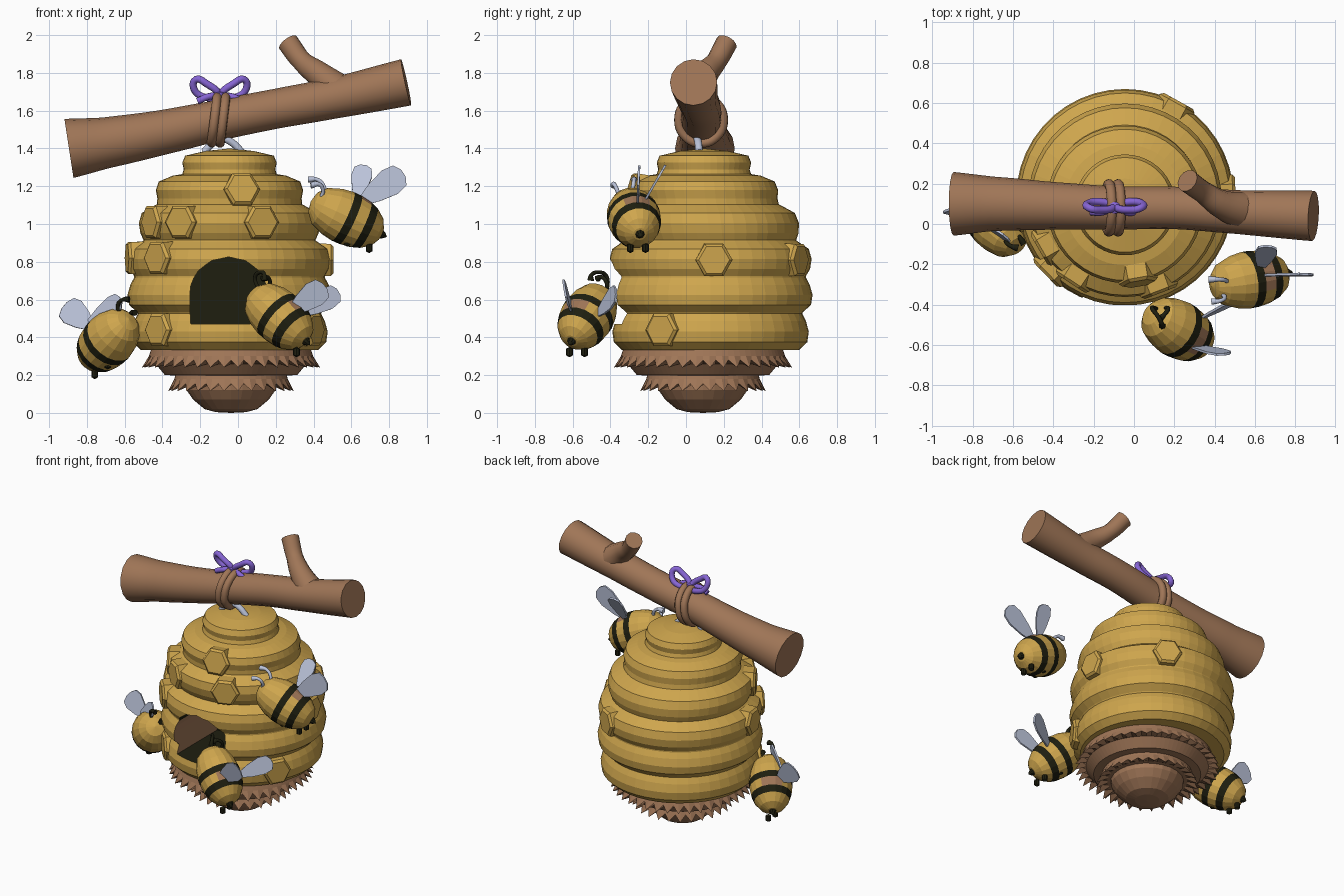
import bpy, bmesh, math
from mathutils import Vector, Matrix

if "Cube" in bpy.data.objects:
    bpy.data.objects.remove(bpy.data.objects["Cube"])


def mat(name, col):
    m = bpy.data.materials.new(name)
    m.diffuse_color = (*col, 1)
    m.use_nodes = True
    m.node_tree.nodes["Principled BSDF"].inputs["Base Color"].default_value = m.diffuse_color
    return m


HONEY = mat("honey_yellow", (0.62, 0.38, 0.075))
BROWN = mat("bark_brown", (0.35, 0.18, 0.095))
BLACK = mat("dark_stripe", (0.013, 0.013, 0.005))
WING = mat("wing_blue_grey", (0.5, 0.55, 0.7))
PURPLE = mat("ribbon_purple", (0.24, 0.13, 0.66))
HX, HY = -0.045, 0.13


def finish(name, bm, mats):
    bmesh.ops.recalc_face_normals(bm, faces=bm.faces)
    me = bpy.data.meshes.new(name)
    bm.to_mesh(me)
    bm.free()
    ob = bpy.data.objects.new(name, me)
    bpy.context.collection.objects.link(ob)
    for m in mats:
        me.materials.append(m)
    return ob


def lathe(name, prof, n, mats, place=Matrix(), rule=None, jag=None):
    """Spin (r, z) points round z; jag = {row: (dr, dz)} moves every other vertex."""
    bm = bmesh.new()
    rows = []
    for i, (r, z) in enumerate(prof):
        dr, dz = (jag or {}).get(i, (0, 0))
        k = 1 if r == 0 else n
        rows.append([bm.verts.new(((r + dr * (j % 2)) * math.cos(math.tau * j / n),
                                   (r + dr * (j % 2)) * math.sin(math.tau * j / n),
                                   z + dz * (j % 2))) for j in range(k)])
    for a, b in zip(rows, rows[1:]):
        for j in range(n):
            q = (j + 1) % n
            vs = [a[j % len(a)], a[q % len(a)], b[q % len(b)], b[j % len(b)]]
            bm.faces.new(list(dict.fromkeys(vs)))
    if rule:
        for f in bm.faces:
            f.material_index = rule(f.calc_center_median())
    bm.transform(place)
    return finish(name, bm, mats)


def tube(name, pts, radii, m, cyclic=False, res=3):
    cu = bpy.data.curves.new(name, 'CURVE')
    cu.dimensions = '3D'
    cu.bevel_depth = 1
    cu.bevel_resolution = res
    cu.resolution_u = 5
    cu.use_fill_caps = True
    sp = cu.splines.new('BEZIER')
    sp.bezier_points.add(len(pts) - 1)
    sp.use_cyclic_u = cyclic
    for i, (bp, p) in enumerate(zip(sp.bezier_points, pts)):
        bp.co = p
        bp.handle_left_type = bp.handle_right_type = 'AUTO'
        bp.radius = radii[i] if isinstance(radii, (list, tuple)) else radii
    ob = bpy.data.objects.new(name, cu)
    bpy.context.collection.objects.link(ob)
    cu.materials.append(m)
    bpy.ops.object.select_all(action='DESELECT')
    bpy.context.view_layer.objects.active = ob
    ob.select_set(True)
    bpy.ops.object.convert(target='MESH')
    return bpy.context.object


def wing(name, root, tip, normal, width):
    root, tip = Vector(root), Vector(tip)
    d = tip - root
    nrm = Vector(normal).normalized()
    side = d.cross(nrm).normalized() * width
    half = [(0, .12), (.35, .36), (.7, .5), (.92, .42), (1, .15)]
    out = half + [(t, -w) for t, w in reversed(half)]
    bm = bmesh.new()
    f = bm.faces.new([bm.verts.new(root + d * t + side * w - nrm * .006) for t, w in out])
    ext = bmesh.ops.extrude_face_region(bm, geom=[f], use_keep_orig=True)
    for v in ext['geom']:
        if isinstance(v, bmesh.types.BMVert):
            v.co += nrm * .012
    finish(name, bm, [WING])


# Hive body: stacked bulging coils
prof = [(0, .33)]
for z0, z1, r0, rm, r1 in [(.33, .53, .47, .52, .485), (.53, .72, .49, .54, .505),
                           (.72, .91, .505, .535, .465), (.91, 1.10, .455, .48, .40),
                           (1.10, 1.26, .385, .39, .30), (1.26, 1.39, .25, .25, .13)]:
    h = z1 - z0
    prof += [(r0, z0 + .004), (rm - .008, z0 + h * .22), (rm, z0 + h * .5),
             (rm - .015, z0 + h * .78), (r1, z1 - .004)]
prof.append((0, 1.40))
hive = lathe("hive_body", prof, 44, [HONEY, BLACK, BROWN], Matrix.Translation((HX, HY, 0)))
for v in hive.data.vertices:
    v.co.y -= .035 * min(1, max(0, (v.co.z - .9) / .3))

# Arched doorway cut into the hive, dark inside
arch = [(-.2, .47), (-.205, .56)] + [
    (.205 * math.cos(a), .63 + (.19 + .006 * (i % 2)) * math.sin(a))
    for i, a in enumerate(math.pi * (1 - k / 14) for k in range(15))] + [(.205, .56), (.2, .47)]
bm = bmesh.new()
front = [bm.verts.new((x - .05, -.7, z)) for x, z in arch]
back = [bm.verts.new((x - .05, .12, z)) for x, z in arch]
bm.faces.new(front)
bm.faces.new(back)
for i in range(len(arch)):
    j = (i + 1) % len(arch)
    bm.faces.new([front[i], front[j], back[j], back[i]])
for f in bm.faces:
    c = f.calc_center_median()
    f.material_index = 2 if c.x < -.2 and c.z < .72 else 1
cutter = finish("doorway_cutter", bm, [HONEY, BLACK, BROWN])
cutter.hide_render = True
mod = hive.modifiers.new("doorway", 'BOOLEAN')
mod.operation = 'DIFFERENCE'
mod.solver = 'EXACT'
mod.object = cutter
bpy.context.view_layer.objects.active = hive
bpy.ops.object.modifier_apply(modifier="doorway")
bpy.data.objects.remove(cutter)

# Raised honeycomb plates: angle, height, coil radius
for i, (ang, z, r) in enumerate([(-80, 1.185, .385), (-69, 1.01, .478), (-123, 1.01, .478),
                                 (-150, 1.01, .478), (-136, .82, .535), (-172, .82, .535),
                                 (-137, .44, .52), (2, .81, .535), (61, .81, .535),
                                 (-30, .44, .52)]):
    a = math.radians(ang)
    d = Vector((math.cos(a), math.sin(a), .2 if z > 1.1 else 0)).normalized()
    y = HY - .035 * min(1, max(0, (z - .9) / .3))
    pos = Vector((HX, y, z)) + Vector((math.cos(a), math.sin(a), 0)) * r
    lathe(f"comb_plate_{i}", [(0, -.07), (.1, -.07), (.098, 0), (.082, .014), (0, .014)], 6,
          [HONEY], Matrix.Translation(pos) @ d.to_track_quat('Z', 'Y').to_matrix().to_4x4())

# Ragged brown skirts and bowl under the hive
base = Matrix.Translation((-.037, .09, 0))
lathe("upper_skirt", [(0, .345), (.42, .345), (.435, .30), (.435, .28), (.40, .26), (.35, .20), (0, .19)],
      80, [BROWN], base, jag={3: (.038, -.04)})
lathe("lower_skirt", [(0, .22), (.29, .22), (.30, .18), (.305, .155), (.26, .15), (0, .14)],
      56, [BROWN], base, jag={3: (.03, -.04)})
lathe("base_bowl", [(0, .17), (.24, .16), (.235, .12), (.20, .07), (.14, .02), (.08, .004), (0, 0)],
      24, [BROWN], base)

# Branch and side twig
tube("branch", [(-.895, .1, 1.40), (-.7, .1, 1.43), (-.4, .09, 1.485), (-.1, .08, 1.55),
                (.2, .08, 1.61), (.5, .06, 1.665), (.89, .04, 1.75)],
     [.158, .135, .118, .107, .105, .108, .125], BROWN, res=6)
tube("twig", [(.56, .06, 1.68), (.43, .1, 1.79), (.34, .16, 1.86), (.265, .215, 1.96)],
     [.10, .07, .055, .058], BROWN, res=4)

# Rope wrapped round the branch, with a pale cord below
for i, x in enumerate((-.125, -.08)):
    pts = [(x + .015 * math.sin(k * math.tau / 8), .08 + .118 * math.cos(k * math.tau / 8),
            1.55 + .122 * math.sin(k * math.tau / 8)) for k in range(8)]
    tube(f"rope_loop_{i}", pts, .025, BROWN, True)
tube("hanging_cord", [(-.18, .07, 1.38), (-.13, .065, 1.43), (-.08, .06, 1.45), (-.03, .065, 1.43),
                      (.02, .07, 1.38)], .02, WING)

# Purple bow
for s, n in ((-1, "left"), (1, "right")):
    tube(f"bow_loop_{n}", [(-.095 + s * x, y, z) for x, y, z in
         [(.01, .09, 1.675), (.075, .07, 1.745), (.128, .08, 1.765), (.136, .1, 1.71), (.075, .11, 1.67)]],
         .019, PURPLE, True)
    tube(f"bow_tail_{n}", [(-.095, .09, 1.68), (-.095 + s * .06, .06, 1.675), (-.095 + s * .12, .06, 1.65)],
         .018, PURPLE)
lathe("bow_knot", [(0, -.03), (.03, -.015), (.03, .015), (0, .03)], 10, [PURPLE],
      Matrix.Translation((-.095, .08, 1.68)))


def bee(tag, centre, head, wings, feelers, feeler_mat):
    rot = Vector(head).to_track_quat('Z', 'Y').to_matrix().to_4x4()
    place = Matrix.Translation(centre) @ rot

    def rule(c):
        if -.02 < c.z < .025 or -.125 < c.z < -.08:
            return 1
        # brown saddle between the stripes, on top
        return 2 if -.08 < c.z < -.02 and (rot @ Vector((c.x, c.y, 0))).z > .095 else 0
    lathe(f"bee_{tag}_body", [(0, .215), (.06, .2), (.105, .16), (.132, .09), (.142, .025), (.141, -.02),
                              (.132, -.08), (.116, -.125), (.08, -.175), (.035, -.2), (0, -.205)],
          18, [HONEY, BLACK, BROWN], place, rule)
    lathe(f"bee_{tag}_stinger", [(0, -.19), (.028, -.195), (.015, -.22), (0, -.235)], 8, [BLACK], place)
    # stubby feet under the belly
    for i, t in enumerate((.0, -.13)):
        for s in (-1, 1):
            p = place @ Vector((0, 0, t)) + Vector((0, s * .04, -.125 if t == 0 else -.105))
            lathe(f"bee_{tag}_foot_{i}_{s}", [(0, .03), (.018, .02), (.018, -.015), (0, -.025)], 8,
                  [BLACK], Matrix.Translation(p))
    for i, w in enumerate(wings):
        wing(f"bee_{tag}_wing_{i}", *w)
    for i, f in enumerate(feelers):
        tube(f"bee_{tag}_antenna_{i}", f, [.011] * (len(f) - 1) + [.018], feeler_mat, res=1)


bee("upper", (.578, -.275, 1.03), (-.86, -.15, .40),
    [((.63, -.22, 1.12), (.665, -.11, 1.31), (0, -.85, .5), .11),
     ((.64, -.255, 1.11), (.875, -.25, 1.27), (0, -1, .05), .15)],
    [[(.46, -.29, 1.15), (.455, -.28, 1.20), (.42, -.275, 1.235), (.37, -.275, 1.235)],
     [(.44, -.35, 1.14), (.45, -.365, 1.18), (.43, -.38, 1.21), (.385, -.385, 1.205)]], WING)
bee("door", (.222, -.525, .505), (-.68, .40, .62),
    [((.27, -.60, .53), (.46, -.645, .67), (.25, -1, .05), .14),
     ((.33, -.47, .52), (.53, -.37, .64), (.45, -.85, .2), .12)],
    [[(.11, -.42, .65), (.09, -.42, .72), (.12, -.46, .745), (.14, -.50, .73), (.14, -.505, .70)],
     [(.15, -.42, .64), (.17, -.42, .69), (.15, -.45, .72), (.13, -.47, .71)]], BLACK)
bee("left", (-.69, .02, .38), (.50, -.62, .52),
    [((-.77, .05, .45), (-.92, .07, .57), (.15, -1, .1), .15),
     ((-.79, .02, .48), (-.62, -.08, .60), (-.4, -.9, .3), .11)],
    [[(-.62, -.08, .51), (-.635, -.09, .57), (-.61, -.11, .60), (-.575, -.12, .60)],
     [(-.58, -.05, .49), (-.565, -.07, .53), (-.545, -.10, .53)]], BLACK)
